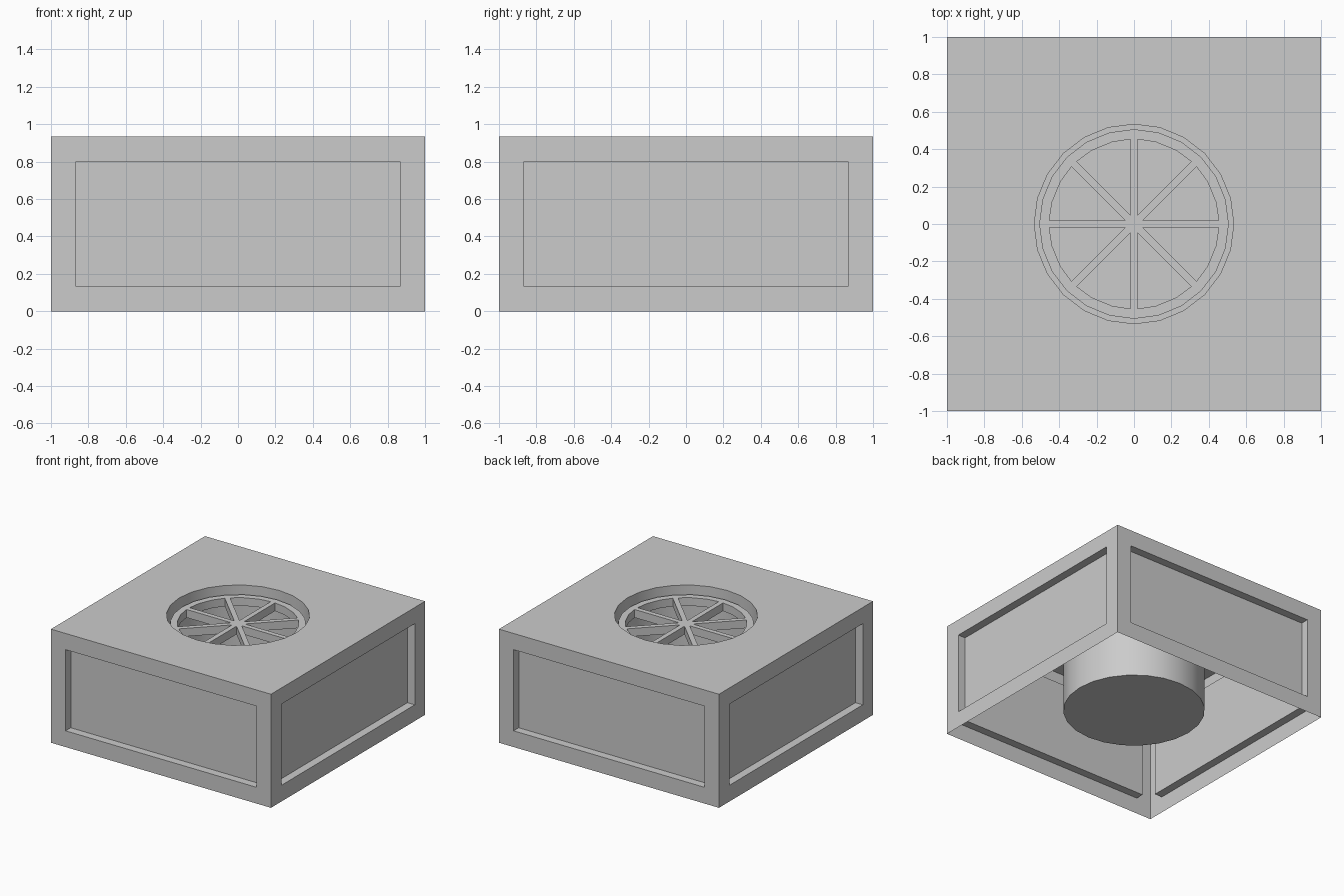
import bpy, bmesh
from math import sin, cos, asin, radians

if "Cube" in bpy.data.objects:
    bpy.data.objects.remove(bpy.data.objects["Cube"])

U = 1 / 15          # design unit
TOP = 14 * U        # height of the housing


def ring_points(r, z, n=24):
    return [(r * cos(radians(360 * i / n)), r * sin(radians(360 * i / n)), z) for i in range(n)]


def loop(bm, pts):
    vs = [bm.verts.new(p) for p in pts]
    return [bm.edges.new((vs[i], vs[(i + 1) % len(vs)])) for i in range(len(vs))]


def fill(bm, edges):
    bmesh.ops.triangle_fill(bm, edges=edges, use_beauty=True, use_dissolve=False, normal=(0, 0, 1))


def extrude(bm, edges, dz):
    res = bmesh.ops.extrude_edge_only(bm, edges=edges)["geom"]
    verts = [g for g in res if isinstance(g, bmesh.types.BMVert)]
    bmesh.ops.translate(bm, verts=verts, vec=(0, 0, dz))
    return [g for g in res if isinstance(g, bmesh.types.BMEdge)]


def face_out(bm):
    # Consistent normals, with the top surface facing up
    bmesh.ops.recalc_face_normals(bm, faces=bm.faces[:])
    bm.normal_update()
    top = max((f for f in bm.faces if abs(f.normal.z) > 0.9), key=lambda f: f.calc_center_median().z)
    if top.normal.z < 0:
        bmesh.ops.reverse_faces(bm, faces=bm.faces[:])
    bm.normal_update()


def finish(bm, name):
    face_out(bm)
    me = bpy.data.meshes.new(name)
    bm.to_mesh(me)
    bm.free()
    ob = bpy.data.objects.new(name, me)
    bpy.context.collection.objects.link(ob)
    bpy.ops.object.select_all(action='DESELECT')
    ob.select_set(True)
    bpy.context.view_layer.objects.active = ob
    bpy.ops.object.shade_smooth_by_angle(angle=radians(30))
    return ob


# Housing: open-bottomed shell, round well hanging from the top
bm = bmesh.new()
square = loop(bm, [(-1, -1, TOP), (1, -1, TOP), (1, 1, TOP), (-1, 1, TOP)])
rim = loop(bm, ring_points(8 * U, TOP))
fill(bm, square + rim)
extrude(bm, square, -TOP)
well_floor = extrude(bm, rim, 2 * U - TOP)
bmesh.ops.contextual_create(bm, geom=well_floor)
face_out(bm)

# Recessed side panels: frame inset, then pushed straight in
sides = [f for f in bm.faces if abs(f.normal.z) < 0.1 and f.calc_center_median().xy.length > 0.99]
bmesh.ops.inset_individual(bm, faces=sides, thickness=2 * U, depth=0, use_even_offset=True)
for f in sides:
    inward = f.normal * -U
    geom = bmesh.ops.extrude_face_region(bm, geom=[f])["geom"]
    bmesh.ops.translate(bm, verts=[g for g in geom if isinstance(g, bmesh.types.BMVert)], vec=inward)
bmesh.ops.delete(bm, geom=[f for f in sides if f.is_valid], context='FACES_ONLY')
finish(bm, "housing")

# Grille: ring with eight spokes, cut from one outline
bm = bmesh.new()
W, R, Z = 0.3 * U, 6.8 * U, 13 * U
edges = loop(bm, ring_points(7.6 * U, Z))
for k in range(8):
    a = radians(45 * k)
    d = asin(W / R)
    hub = W / sin(radians(22.5))
    polar = [(hub, a + radians(22.5)), (R, a + d), (R, a + radians(15)),
             (R, a + radians(30)), (R, a + radians(45) - d)]
    edges += loop(bm, [(r * cos(t), r * sin(t), Z) for r, t in polar])
fill(bm, edges)
solid = bmesh.ops.extrude_face_region(bm, geom=bm.faces[:], use_keep_orig=True)["geom"]
bmesh.ops.translate(bm, verts=[g for g in solid if isinstance(g, bmesh.types.BMVert)], vec=(0, 0, -U))
finish(bm, "fan_grille")
